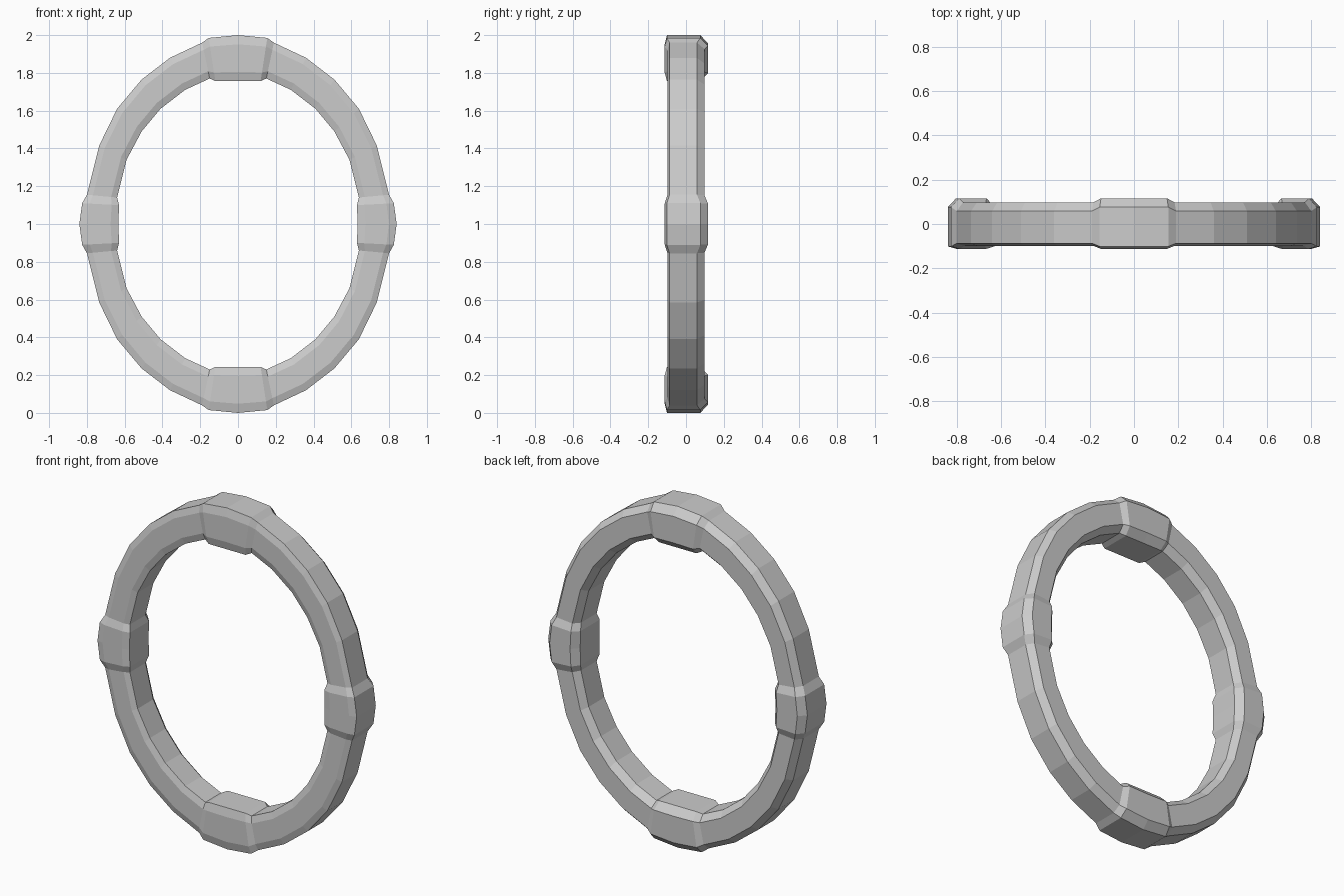
import bpy
import bmesh

cube = bpy.data.objects.get("Cube")
if cube:
    bpy.data.objects.remove(cube, do_unlink=True)

grey = bpy.data.materials.new("plain grey")
grey.use_nodes = True
colour = (0.6, 0.6, 0.6, 1)
grey.diffuse_color = colour
grey.node_tree.nodes["Principled BSDF"].inputs["Base Color"].default_value = colour

# One quarter of the oval: outer x, z, inner x, z, and collar swell (0 to 1)
QUARTER = [
    (0.84, 0, 0.633, 0, 1),
    (0.825, 0.11, 0.63, 0.10, 1),
    (0.80, 0.155, 0.64, 0.14, 0),
    (0.735, 0.415, 0.59, 0.34, 0),
    (0.64, 0.61, 0.51, 0.49, 0),
    (0.51, 0.765, 0.41, 0.61, 0),
    (0.36, 0.88, 0.28, 0.71, 0),
    (0.19, 0.96, 0.15, 0.77, 0),
    (0.155, 0.985, 0.12, 0.757, 1),
    (0, 1, 0, 0.757, 1),
]


def flip(stations, sx, sz):
    return [(sx * a, sz * b, sx * c, sz * d, s) for a, b, c, d, s in stations]


# Mirror the quarter into a full loop of stations
half = QUARTER + flip(QUARTER, -1, 1)[-2::-1]
loop = half + flip(half, 1, -1)[-2:0:-1]


def section(swell):
    """Fraction from outer to inner edge, and depth y, around the band."""
    front = -0.099 - 0.014 * swell
    back = 0.098 + 0.018 * swell
    return [(0, front + 0.012), (0.2, front), (0.8, front), (1, front + 0.012),
            (1, back - 0.04), (0.82, back), (0.18, back), (0, back - 0.04)]


# Oval ring with four raised collars, swept as one band
bm = bmesh.new()
rings = []
for ox, oz, ix, iz, swell in loop:
    rings.append([bm.verts.new((ox + (ix - ox) * t, y, 1 + oz + (iz - oz) * t))
                  for t, y in section(swell)])
for i, ring in enumerate(rings):
    after = rings[(i + 1) % len(rings)]
    for j in range(len(ring)):
        k = (j + 1) % len(ring)
        bm.faces.new((ring[j], ring[k], after[k], after[j]))
bmesh.ops.recalc_face_normals(bm, faces=bm.faces)

mesh = bpy.data.meshes.new("oval_ring")
bm.to_mesh(mesh)
bm.free()
mesh.materials.append(grey)
ring_object = bpy.data.objects.new("oval_ring", mesh)
bpy.context.collection.objects.link(ring_object)
